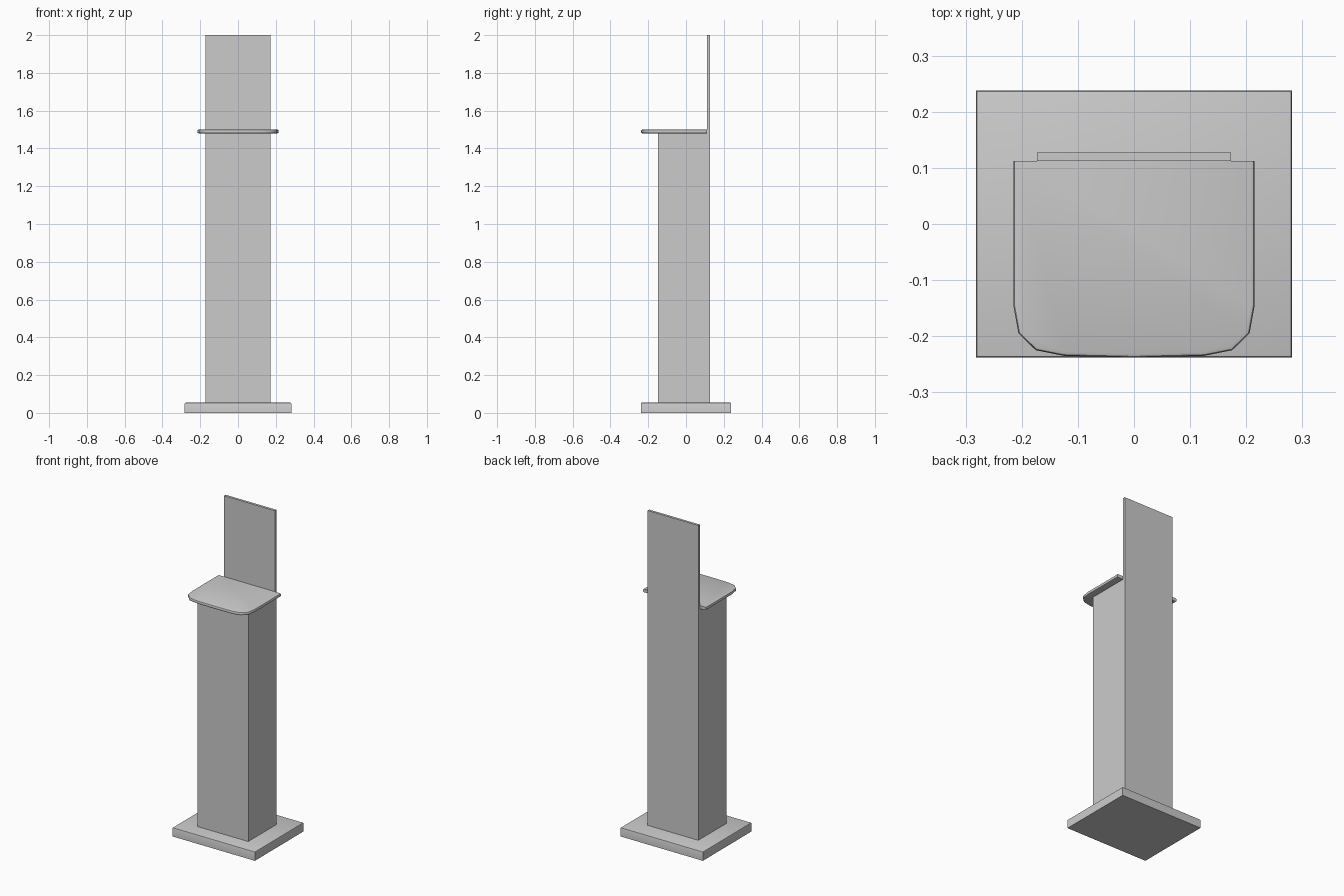
import bpy
import bmesh
from mathutils import Vector

cube = bpy.data.objects.get("Cube")
if cube:
    bpy.data.objects.remove(cube, do_unlink=True)

# Single painted-metal colour
grey = bpy.data.materials.new("light_grey")
grey.use_nodes = True
colour = (0.6, 0.6, 0.6, 1)
grey.diffuse_color = colour
grey.node_tree.nodes["Principled BSDF"].inputs["Base Color"].default_value = colour


def prism(name, outline, extrude, bevel=0, segments=2, keep=None):
    """Extrude a closed outline; bevel the edges accepted by keep."""
    bm = bmesh.new()
    face = bm.faces.new([bm.verts.new(p) for p in outline])
    out = bmesh.ops.extrude_face_region(bm, geom=[face], use_keep_orig=True)
    new = [g for g in out["geom"] if isinstance(g, bmesh.types.BMVert)]
    bmesh.ops.translate(bm, verts=new, vec=Vector(extrude))
    bmesh.ops.recalc_face_normals(bm, faces=bm.faces)
    if bevel:
        edges = [e for e in bm.edges if keep(e)]
        bmesh.ops.bevel(bm, geom=edges, offset=bevel, segments=segments,
                        profile=0.5, affect='EDGES', clamp_overlap=True)
    mesh = bpy.data.meshes.new(name)
    bm.to_mesh(mesh)
    bm.free()
    mesh.materials.append(grey)
    obj = bpy.data.objects.new(name, mesh)
    bpy.context.collection.objects.link(obj)
    bpy.ops.object.select_all(action='DESELECT')
    obj.select_set(True)
    bpy.context.view_layer.objects.active = obj
    bpy.ops.object.shade_smooth_by_angle(angle=0.7)
    return obj


# Floor plate with softened top edges
base_x, base_y, base_top = 0.282, 0.238, 0.055
prism("base_plate",
      [(-base_x, -base_y, 0), (base_x, -base_y, 0),
       (base_x, base_y, 0), (-base_x, base_y, 0)],
      (0, 0, base_top), 0.006, 2,
      lambda e: all(v.co.z > 0.05 for v in e.verts))

# Column and tall back panel share one flush L-shaped side profile
half, front, step, back = 0.173, -0.147, 0.112, 0.127
shelf_bottom, shelf_top = 1.48, 1.5
profile = [(front, base_top), (back, base_top), (back, 2),
           (step, 2), (step, shelf_bottom), (front, shelf_bottom)]
prism("column_and_back_panel",
      [(-half, y, z) for y, z in profile], (2 * half, 0, 0))

# Shelf with rounded front corners and a straight back edge
side = [(0.215, step), (0.215, -0.145), (0.206, -0.195),
        (0.175, -0.225), (0.125, -0.235)]
outline = side + [(0, -0.238)] + [(-x, y) for x, y in reversed(side)]
prism("shelf", [(x, y, shelf_bottom) for x, y in outline],
      (0, 0, shelf_top - shelf_bottom), 0.007, 2,
      lambda e: abs(e.verts[0].co.z - e.verts[1].co.z) < 0.001
      and min(v.co.y for v in e.verts) < step - 0.01)
